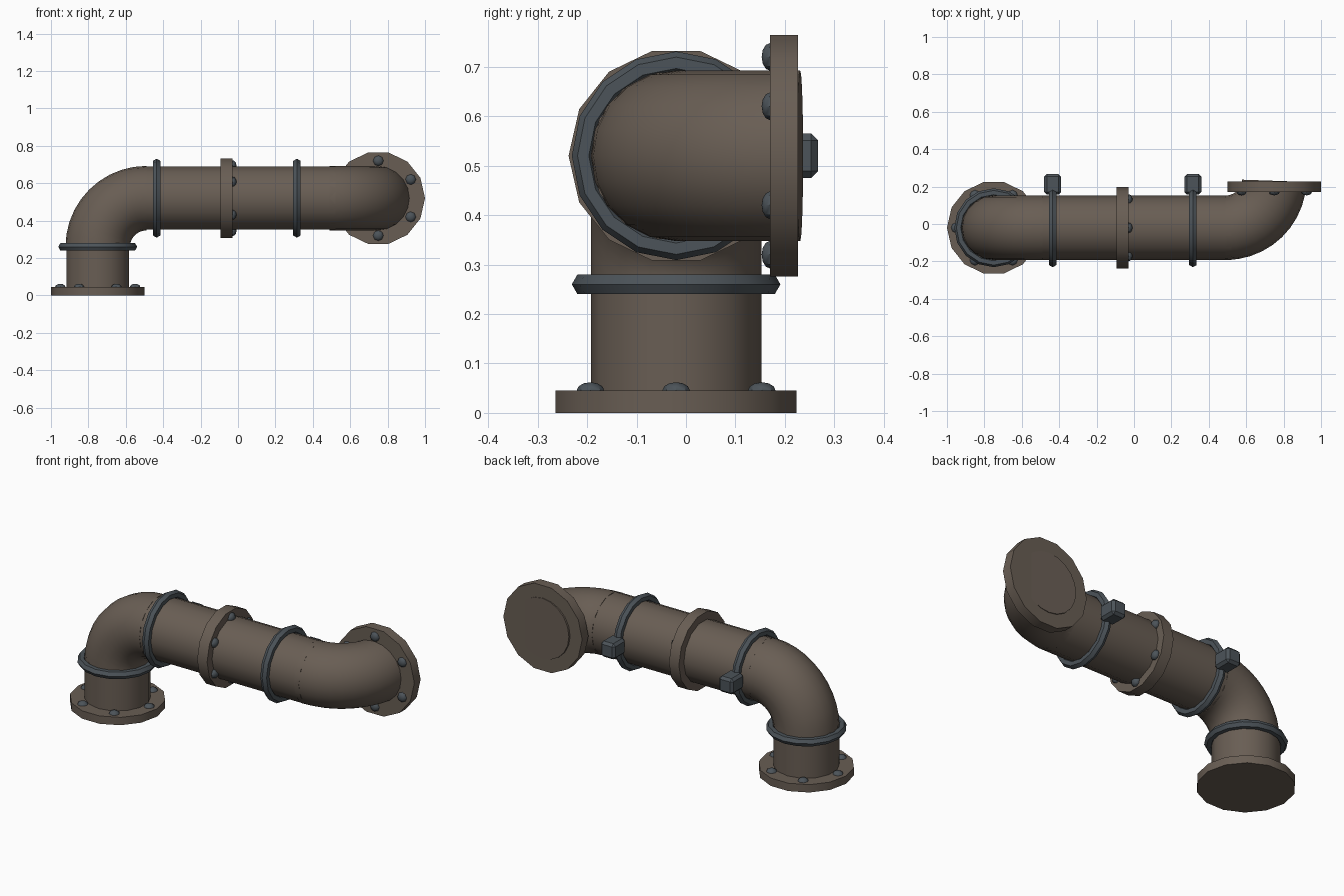
import bpy, bmesh
from math import sin, cos, pi, radians
from mathutils import Vector, Matrix

if "Cube" in bpy.data.objects:
    bpy.data.objects.remove(bpy.data.objects["Cube"])

X, Y, Z = Vector((1, 0, 0)), Vector((0, 1, 0)), Vector((0, 0, 1))


def material(name, rgb):
    m = bpy.data.materials.new(name)
    m.diffuse_color = (*rgb, 1)
    m.use_nodes = True
    m.node_tree.nodes["Principled BSDF"].inputs["Base Color"].default_value = m.diffuse_color
    return m


BROWN = material("rusty brown", (0.14, 0.111, 0.088))
STEEL = material("dark steel", (0.072, 0.087, 0.1))


def finish(name, bm, mat, angle=30):
    bmesh.ops.recalc_face_normals(bm, faces=bm.faces)
    me = bpy.data.meshes.new(name)
    bm.to_mesh(me)
    bm.free()
    me.materials.append(mat)
    me.shade_smooth()
    me.set_sharp_from_angle(angle=radians(angle))
    ob = bpy.data.objects.new(name, me)
    bpy.context.collection.objects.link(ob)
    return ob


def loft(name, sections, mat, n=14, closed=False):
    """Skin circular sections, each (centre, axis u, axis v, radius)."""
    bm = bmesh.new()
    rings = [[bm.verts.new(c + r * (u * cos(2 * pi * i / n) + v * sin(2 * pi * i / n)))
              for i in range(n)] for c, u, v, r in sections]
    pairs = list(zip(rings, rings[1:]))
    if closed:
        pairs.append((rings[-1], rings[0]))
    else:
        bm.faces.new(rings[0])
        bm.faces.new(rings[-1])
    for a, b in pairs:
        for i in range(n):
            j = (i + 1) % n
            bm.faces.new((a[i], a[j], b[j], b[i]))
    return finish(name, bm, mat)


def tube(name, a, b, r, u, v):
    return loft(name, [(Vector(a), u, v, r), (Vector(b), u, v, r)], BROWN)


def elbow(name, centre, start, end, side, sweep):
    """Quarter bend turning from direction 'start' to direction 'end'."""
    secs = []
    for i in range(11):
        t = radians(sweep) * i / 10
        d = start * cos(t) + end * sin(t)
        secs.append((Vector(centre) + d * 0.26, d, side, 0.1725))
    return loft(name, secs, BROWN, n=20)


def clamp_ring(name, centre, u, v, major=0.188, minor=0.023):
    """Torus with a hexagonal section."""
    secs = []
    for i in range(16):
        t = 2 * pi * i / 16
        d = u * cos(t) + v * sin(t)
        secs.append((Vector(centre) + d * major, d, u.cross(v), minor))
    return loft(name, secs, STEEL, n=6, closed=True)


def bolts(name, centre, u, v, circle, height):
    """Six flattened domes around a flange."""
    bm = bmesh.new()
    basis = Matrix((u, v, u.cross(v))).transposed().to_4x4()
    for i in range(6):
        t = pi / 3 * i
        p = Vector(centre) + circle * (u * cos(t) + v * sin(t))
        bmesh.ops.create_uvsphere(
            bm, u_segments=8, v_segments=6, radius=1,
            matrix=Matrix.Translation(p) @ basis @ Matrix.Diagonal((0.028, 0.028, height, 1)))
    return finish(name, bm, STEEL, 40)


# Pipe runs
tube("upright_pipe", (-0.75, -0.02, 0.01), (-0.75, -0.02, 0.28), 0.1725, Y, X)
tube("long_pipe", (-0.5, -0.02, 0.52), (0.52, -0.02, 0.52), 0.1725, Y, Z)

# Bends
elbow("lower_elbow", (-0.49, -0.02, 0.26), -X, Z, Y, 90)
elbow("outlet_elbow", (0.49, 0.24, 0.52), -Y, X, Z, 88)

# Flanges and middle collar
tube("base_flange", (-0.75, -0.02, 0), (-0.75, -0.02, 0.045), 0.25, X, Y)
tube("outlet_flange", (0.75, 0.17, 0.52), (0.75, 0.227, 0.52), 0.25, X, Z)
tube("middle_collar", (-0.093, -0.02, 0.52), (-0.03, -0.02, 0.52), 0.2175, Y, Z)

# Bolts
bolts("base_bolts", (-0.75, -0.02, 0.045), X, Y, 0.2, 0.017)
bolts("outlet_bolts", (0.75, 0.17, 0.52), Z, X, 0.2, 0.017)
bolts("collar_bolts", (-0.03, -0.02, 0.52), Z, Y, 0.175, 0.022)

# Clamp rings; the two on the long run carry a wall block at the back
clamp_ring("base_clamp", (-0.75, -0.02, 0.26), X, Y)
for side, x in (("left", -0.435), ("right", 0.315)):
    clamp_ring(side + "_clamp", (x, -0.02, 0.52), Y, Z)
    bm = bmesh.new()
    bmesh.ops.create_cube(bm, size=1, matrix=Matrix.Translation((x, 0.212, 0.52))
                          @ Matrix.Diagonal((0.09, 0.11, 0.09, 1)))
    bmesh.ops.bevel(bm, geom=bm.edges[:], offset=0.014, segments=1, affect='EDGES')
    finish(side + "_clamp_block", bm, STEEL)
